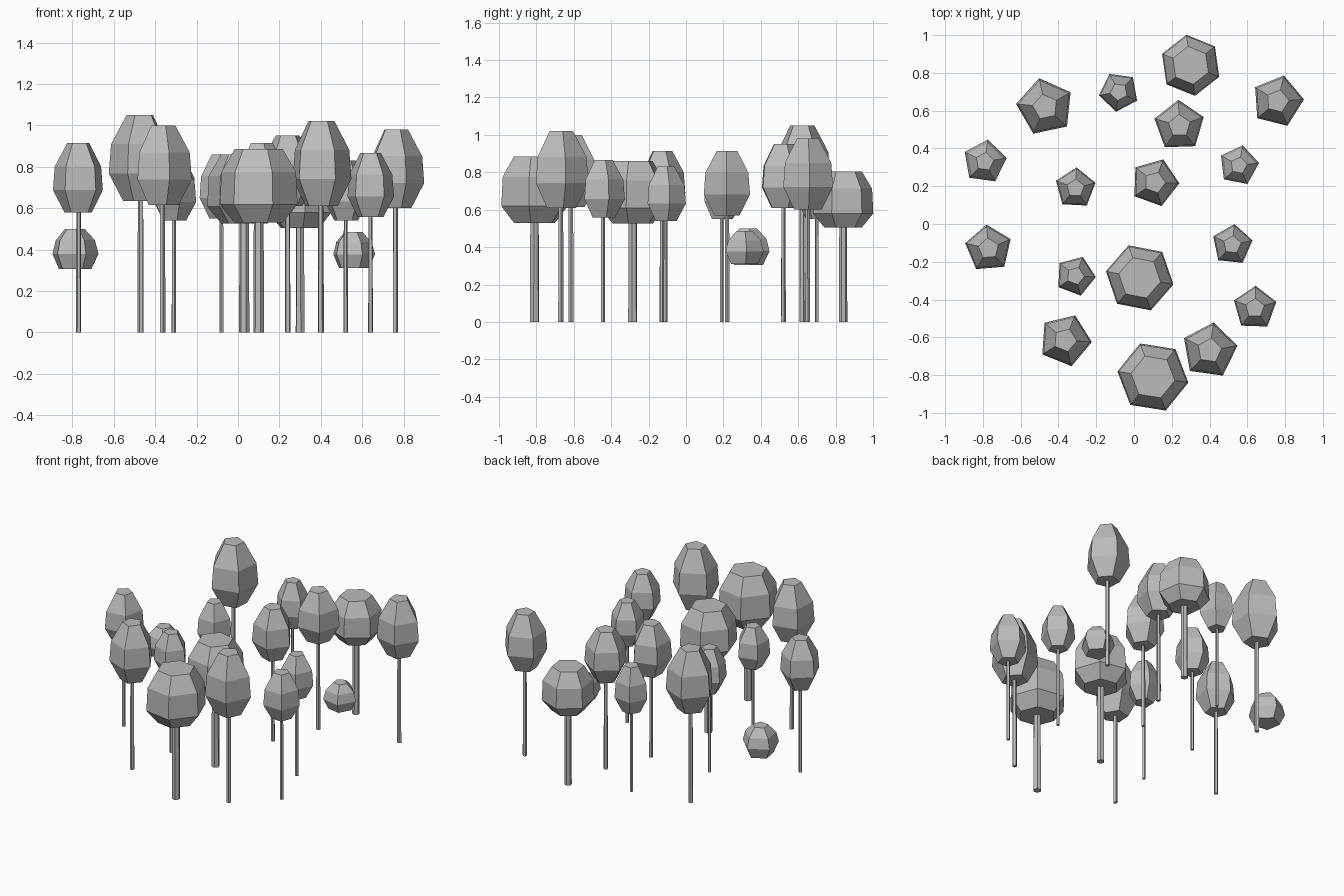
import bpy
import bmesh
from math import cos, sin, radians, pi

cube = bpy.data.objects.get("Cube")
if cube:
    bpy.data.objects.remove(cube, do_unlink=True)

grey = bpy.data.materials.new("plain_grey")
grey.use_nodes = True
grey.diffuse_color = (0.5, 0.5, 0.5, 1)
grey.node_tree.nodes["Principled BSDF"].inputs["Base Color"].default_value = (0.5, 0.5, 0.5, 1)

# Crown profiles: (height fraction, radius fraction)
TALL = [(0, 0.55), (0.32, 1), (0.66, 0.93), (1, 0.44)]
BROAD = [(0, 0.62), (0.25, 1), (0.69, 0.96), (1, 0.62)]
BUSH = [(0, 0.7), (0.38, 1), (0.72, 0.85), (1, 0.42)]


def lathe(name, x, y, sides, turn, rings):
    """Stack polygon rings of (z, radius) into one closed flat-shaded solid."""
    bm = bmesh.new()
    loops = []
    for z, r in rings:
        angles = [radians(turn) + 2 * pi * i / sides for i in range(sides)]
        loops.append([bm.verts.new((r * cos(a), r * sin(a), z)) for a in angles])
    for low, high in zip(loops, loops[1:]):
        for i in range(sides):
            j = (i + 1) % sides
            bm.faces.new((low[i], low[j], high[j], high[i]))
    bm.faces.new(loops[0][::-1])
    bm.faces.new(loops[-1])
    mesh = bpy.data.meshes.new(name)
    bm.to_mesh(mesh)
    bm.free()
    mesh.materials.append(grey)
    obj = bpy.data.objects.new(name, mesh)
    obj.location = (x, y, 0)
    bpy.context.collection.objects.link(obj)


def crown(name, x, y, r, turn, low, high, sides, profile):
    rings = [(low + (high - low) * h, r * k) for h, k in profile]
    lathe(name, x, y, sides, turn, rings)


def tree(kind, x, y, r, turn, low, high, sides, profile, trunk):
    crown(kind + "_crown", x, y, r, turn, low, high, sides, profile)
    lathe(kind + "_trunk", x, y, sides, turn, [(0, trunk), (low + 0.02, trunk * 0.9)])


# Tall trees: x, y, crown radius, turn, crown bottom, crown top
for t in [
    (-0.47, 0.62, 0.155, 102, 0.635, 1.05),
    (-0.08, 0.70, 0.107, 118, 0.55, 0.86),
    (0.76, 0.65, 0.14, 76, 0.60, 0.98),
    (0.24, 0.52, 0.137, 92, 0.61, 0.95),
    (-0.31, 0.19, 0.11, 87, 0.55, 0.85),
    (0.11, 0.22, 0.13, 70, 0.57, 0.915),
    (-0.77, -0.13, 0.127, 95, 0.58, 0.915),
    (-0.31, -0.275, 0.108, 69, 0.54, 0.82),
    (0.52, -0.11, 0.11, 84, 0.54, 0.83),
    (0.64, -0.445, 0.118, 88, 0.557, 0.867),
    (-0.365, -0.615, 0.142, 68, 0.615, 1.0),
    (0.40, -0.67, 0.15, 82, 0.61, 1.022),
]:
    tree("tall_tree", *t, 5, TALL, t[2] * 0.1)

# Broad trees
for t in [
    (0.30, 0.84, 0.163, 98, 0.505, 0.805),
    (0.03, -0.285, 0.182, 109, 0.525, 0.86),
    (0.10, -0.81, 0.19, 111, 0.53, 0.885),
]:
    tree("broad_tree", *t, 6, BROAD, t[2] * 0.14)

# Low floating bushes
for t in [
    (-0.79, 0.33, 0.118, 82, 0.305, 0.50),
    (0.555, 0.31, 0.108, 79, 0.31, 0.485),
]:
    crown("bush", *t, 5, BUSH)
